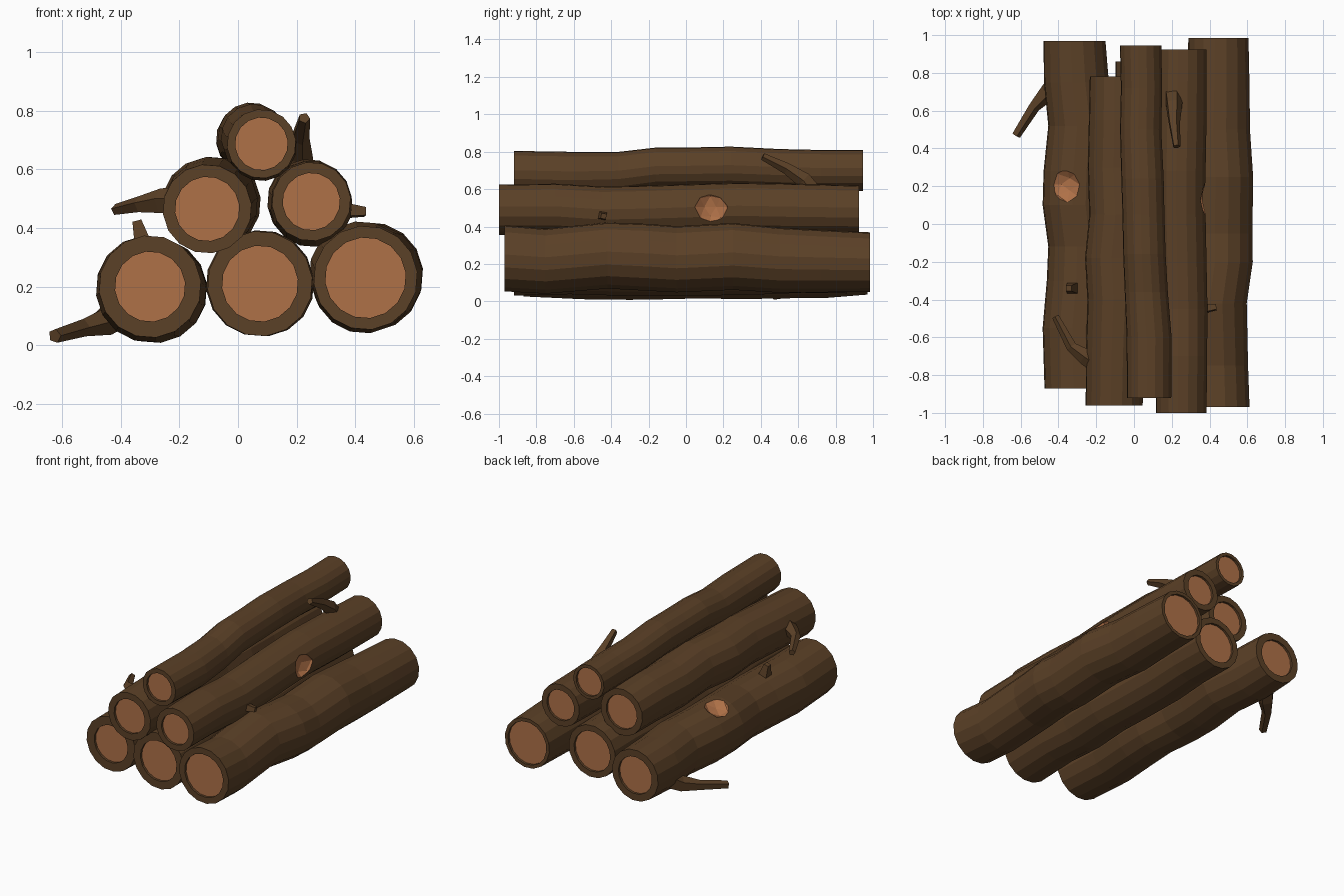
import bpy, bmesh, math
from mathutils import Vector

if "Cube" in bpy.data.objects:
    bpy.data.objects.remove(bpy.data.objects["Cube"])


def material(name, color):
    m = bpy.data.materials.new(name)
    m.diffuse_color = (*color, 1)
    m.use_nodes = True
    m.node_tree.nodes["Principled BSDF"].inputs["Base Color"].default_value = m.diffuse_color
    return m


BARK = material("bark", (0.105, 0.052, 0.020))
WOOD = material("cut wood", (0.43, 0.165, 0.064))


def finish(bm, name):
    bmesh.ops.recalc_face_normals(bm, faces=bm.faces)
    me = bpy.data.meshes.new(name)
    bm.to_mesh(me)
    bm.free()
    ob = bpy.data.objects.new(name, me)
    bpy.context.collection.objects.link(ob)
    me.materials.append(BARK)
    me.materials.append(WOOD)
    return ob


def tube(bm, rings):
    for a, b in zip(rings, rings[1:]):
        n = len(a)
        for i in range(n):
            bm.faces.new((a[i], a[(i + 1) % n], b[(i + 1) % n], b[i]))


def log(name, path, inner, sides=16):
    """Log along y: path of (y, x, z, radius), recessed wood at both ends."""
    bm = bmesh.new()

    def ring(y, x, z, r):
        return [bm.verts.new((x + r * math.cos(2 * math.pi * (i + .3) / sides), y,
                              z + r * math.sin(2 * math.pi * (i + .3) / sides)))
                for i in range(sides)]

    def end(p, s):
        y, x, z, r = p
        return [ring(y + s * .015, x, z, inner), ring(y, x, z, inner)]

    front = end(path[0], 1)
    back = end(path[-1], -1)
    tube(bm, front + [ring(*p) for p in path] + back[::-1])
    for cap in (front[0], back[0]):
        bm.faces.new(cap).material_index = 1
    return finish(bm, name)


def branch(name, points, sides=5):
    """Tapered twig through (x, y, z, radius) points."""
    bm = bmesh.new()
    pts = [Vector(p[:3]) for p in points]
    rings = []
    for i, p in enumerate(pts):
        d = (pts[min(i + 1, len(pts) - 1)] - pts[max(i - 1, 0)]).normalized()
        u = d.cross(Vector((.1, .2, 1)) if abs(d.z) < .8 else Vector((0, 1, 0))).normalized()
        v = d.cross(u)
        r = points[i][3]
        rings.append([bm.verts.new(p + r * (u * math.cos(t) + v * math.sin(t)))
                      for t in (2 * math.pi * (k + .5) / sides for k in range(sides))])
    tube(bm, rings)
    bm.faces.new(rings[0])
    bm.faces.new(rings[-1])
    return finish(bm, name)


def scar(target, name, loc, radius):
    """Carve a rough hollow of bare wood into a log."""
    bm = bmesh.new()
    bmesh.ops.create_icosphere(bm, subdivisions=2, radius=radius)
    for i, v in enumerate(bm.verts):
        v.co = v.co * (1 + .06 * math.sin(i * 2.3)) + Vector(loc)
    for f in bm.faces:
        f.material_index = 1
    cutter = finish(bm, name)
    cutter.hide_render = True
    cutter.hide_viewport = True
    mod = target.modifiers.new("scar", 'BOOLEAN')
    mod.operation = 'DIFFERENCE'
    mod.solver = 'EXACT'
    mod.object = cutter


# bottom row
left = log("bottom_left_log", [
    (-.87, -.30, .20, .175), (-.55, -.305, .19, .18), (-.30, -.285, .185, .178),
    (-.12, -.28, .185, .175), (.10, -.305, .195, .18), (.28, -.30, .19, .18),
    (.52, -.28, .19, .175), (.75, -.305, .19, .173), (.97, -.315, .20, .165)], .12)
log("bottom_middle_log", [
    (-.92, .075, .21, .18), (-.62, .08, .215, .178), (-.38, .07, .21, .18),
    (-.12, .085, .205, .175), (.12, .075, .205, .175), (.38, .065, .21, .175),
    (.62, .07, .215, .17), (.86, .07, .21, .168)], .13)
log("bottom_right_log", [
    (-.97, .435, .23, .178), (-.75, .43, .215, .175), (-.42, .42, .245, .178),
    (-.20, .45, .235, .18), (-.05, .45, .225, .178), (.25, .452, .24, .18),
    (.50, .44, .22, .175), (.72, .445, .215, .168), (.985, .447, .21, .16)], .138)
# middle row
log("middle_left_log", [
    (-.96, -.105, .465, .152), (-.68, -.10, .475, .155), (-.40, -.09, .485, .158),
    (-.18, -.10, .48, .16), (.05, -.08, .485, .158), (.30, -.09, .475, .156),
    (.55, -.085, .48, .155), (.78, -.085, .475, .15)], .11)
right = log("middle_right_log", [
    (-1, .25, .49, .135), (-.70, .25, .492, .138), (-.45, .25, .475, .14),
    (-.20, .245, .48, .14), (.05, .24, .488, .14), (.28, .24, .495, .14),
    (.55, .245, .49, .14), (.75, .247, .487, .138), (.925, .25, .485, .135)], .098)
# top log
log("top_log", [
    (-.92, .08, .687, .118), (-.60, .08, .68, .12), (-.36, .065, .685, .115),
    (-.16, .055, .71, .113), (.05, .05, .712, .112), (.24, .045, .715, .113),
    (.50, .035, .705, .11), (.72, .04, .70, .11), (.945, .035, .70, .11)], .09)

# bare wood scars
scar(left, "left_scar_cutter", (-.385, .21, .425), .112)
scar(right, "right_scar_cutter", (.435, .13, .505), .105)

# twigs and stubs
branch("low_left_branch", [(-.40, .76, .12, .06), (-.455, .70, .08, .05),
                           (-.53, .62, .06, .032), (-.625, .47, .032, .025)])
branch("upper_left_branch", [(-.20, -.74, .49, .05), (-.26, -.70, .49, .045),
                             (-.33, -.65, .48, .03), (-.415, -.49, .462, .02)])
branch("upper_right_branch", [(.21, .68, .58, .05), (.21, .63, .65, .045),
                              (.212, .54, .71, .032), (.226, .41, .775, .02)])
branch("left_stub", [(-.32, -.34, .33, .045), (-.345, -.34, .425, .022)], 4)
branch("right_stub", [(.35, -.45, .46, .035), (.435, -.44, .455, .02)], 4)
